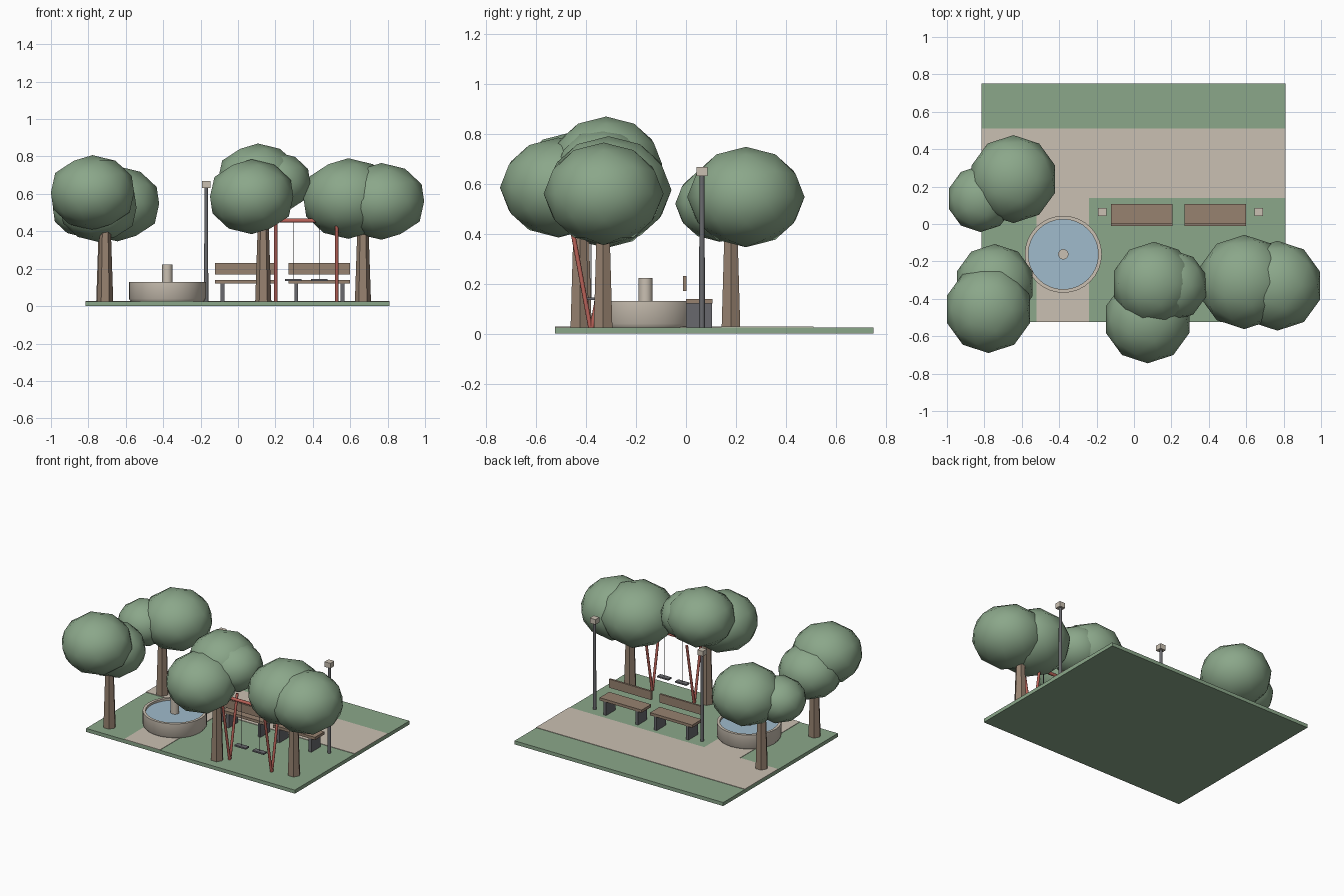
import bpy, bmesh, math
from mathutils import Matrix, Vector

if "Cube" in bpy.data.objects:
    bpy.data.objects.remove(bpy.data.objects["Cube"], do_unlink=True)


def material(name, r, g, b):
    linear = [((c / 255 + 0.055) / 1.055) ** 2.4 for c in (r, g, b)] + [1]
    m = bpy.data.materials.new(name)
    m.use_nodes = True
    m.diffuse_color = linear
    m.node_tree.nodes["Principled BSDF"].inputs["Base Color"].default_value = linear
    return m


GREEN = material("leaf green", 139, 167, 138)
STONE = material("pale stone", 202, 192, 178)
BROWN = material("wood brown", 151, 130, 112)
GREY = material("iron grey", 104, 105, 109)
RED = material("frame red", 186, 98, 88)
BLUE = material("water blue", 160, 187, 204)


def finish(bm, name, mat, smooth=None):
    bmesh.ops.recalc_face_normals(bm, faces=bm.faces)
    mesh = bpy.data.meshes.new(name)
    bm.to_mesh(mesh)
    bm.free()
    mesh.materials.append(mat)
    ob = bpy.data.objects.new(name, mesh)
    bpy.context.collection.objects.link(ob)
    if smooth:
        bpy.ops.object.select_all(action="DESELECT")
        ob.select_set(True)
        bpy.context.view_layer.objects.active = ob
        bpy.ops.object.shade_smooth_by_angle(angle=math.radians(smooth))
    return ob


def box(name, mat, x, y, z):
    """Box from (low, high) ranges."""
    bm = bmesh.new()
    size = [r[1] - r[0] for r in (x, y, z)]
    mid = [(r[0] + r[1]) / 2 for r in (x, y, z)]
    bmesh.ops.create_cube(bm, size=1, matrix=Matrix.Translation(mid) @ Matrix.Diagonal(size + [1]))
    return finish(bm, name, mat)


def rod(name, mat, a, b, r1, r2=None, sides=10, smooth=45):
    """Round bar between two points."""
    a, b = Vector(a), Vector(b)
    turn = (b - a).to_track_quat("Z", "Y").to_matrix().to_4x4()
    bm = bmesh.new()
    bmesh.ops.create_cone(bm, cap_ends=True, segments=sides, radius1=r1,
                          radius2=r1 if r2 is None else r2, depth=(b - a).length,
                          matrix=Matrix.Translation((a + b) / 2) @ turn)
    return finish(bm, name, mat, smooth)


def lathe(name, mat, centre, profile, sides=32):
    bm = bmesh.new()
    verts = [bm.verts.new((r, 0, z)) for r, z in profile]
    edges = [bm.edges.new(pair) for pair in zip(verts, verts[1:])]
    bmesh.ops.spin(bm, geom=verts + edges, axis=(0, 0, 1), cent=(0, 0, 0),
                   steps=sides, angle=math.tau)
    bmesh.ops.remove_doubles(bm, verts=bm.verts, dist=0.0005)
    bmesh.ops.translate(bm, verts=bm.verts, vec=centre)
    return finish(bm, name, mat, 40)


# Lawn and paths
TOP = 0.025
box("lawn", GREEN, (-0.815, 0.81), (-0.525, 0.75), (0, TOP))
box("main_path", STONE, (-0.815, 0.81), (0.14, 0.51), (TOP, TOP + 0.003))
box("side_path", STONE, (-0.52, -0.24), (-0.525, 0.14), (TOP, TOP + 0.003))

# Fountain
FX, FY = -0.378, -0.162
lathe("fountain_basin", STONE, (FX, FY, 0),
      [(0, TOP), (0.195, TOP), (0.206, 0.04), (0.206, 0.13), (0.187, 0.13), (0.187, 0.1)])
lathe("fountain_water", BLUE, (FX, FY, 0), [(0, 0.115), (0.188, 0.115)])
rod("fountain_spout", STONE, (FX, FY, 0.1), (FX, FY, 0.222), 0.028, sides=16)

# Trees: trunk position, then crown lobes as centre and radius
trees = {
    "back_left": ((-0.715, 0.18), [(-0.645, 0.24, 0.547, 0.235), (-0.82, 0.135, 0.52, 0.178)]),
    "front_left": ((-0.71, -0.415), [(-0.778, -0.456, 0.607, 0.234), (-0.745, -0.32, 0.525, 0.213)]),
    "centre": ((0.135, -0.425), [(0.073, -0.511, 0.585, 0.234), (0.107, -0.32, 0.677, 0.225),
                                 (0.205, -0.33, 0.66, 0.19)]),
    "right": ((0.668, -0.332), [(0.59, -0.31, 0.575, 0.252), (0.767, -0.33, 0.56, 0.24)]),
}
for label, ((tx, ty), lobes) in trees.items():
    bm = bmesh.new()
    bmesh.ops.create_cone(bm, cap_ends=True, segments=6, radius1=0.043, radius2=0.027, depth=0.48,
                          matrix=Matrix.Translation((tx, ty, TOP + 0.24)) @ Matrix.Rotation(math.pi / 2, 4, "Z"))
    finish(bm, label + "_trunk", BROWN)
    for i, (x, y, z, r) in enumerate(lobes, 1):
        bm = bmesh.new()
        bmesh.ops.create_icosphere(bm, subdivisions=2, radius=r,
                                   matrix=Matrix.Translation((x, y, z)) @ Matrix.Diagonal((1, 1, 0.855, 1)))
        finish(bm, f"{label}_crown_{i}", GREEN, 60)

# Lamps
for side, x in (("right", -0.17), ("left", 0.667)):
    rod(side + "_lamp_post", GREY, (x, 0.064, TOP), (x, 0.064, 0.635), 0.012, 0.01)
    box(side + "_lamp_head", STONE, (x - 0.022, x + 0.022), (0.042, 0.086), (0.632, 0.668))

# Benches, facing the main path
for side, x in (("right", 0.041), ("left", 0.435)):
    box(side + "_bench_seat", BROWN, (x - 0.164, x + 0.164), (0, 0.106), (0.12, 0.139))
    box(side + "_bench_back", BROWN, (x - 0.164, x + 0.164), (-0.012, 0.002), (0.17, 0.23))
    for s in (-1, 1):
        lx = x + s * 0.124
        box(side + "_bench_leg", GREY, (lx - 0.01, lx + 0.01), (0.002, 0.104), (TOP, 0.12))

# Swing: leg pairs spread upwards around the top bar
SY = -0.38
rod("swing_bar", RED, (0.19, SY, 0.457), (0.54, SY, 0.457), 0.011)
for x in (0.202, 0.528):
    for s in (-1, 1):
        rod("swing_leg", RED, (x, SY + s * 0.003, TOP), (x, SY + s * 0.083, 0.457), 0.009)
for x in (0.295, 0.435):
    rod("swing_chain", GREY, (x, SY, 0.14), (x, SY, 0.457), 0.002, sides=6)
    box("swing_seat", GREY, (x - 0.044, x + 0.044), (SY - 0.018, SY + 0.018), (0.135, 0.145))
